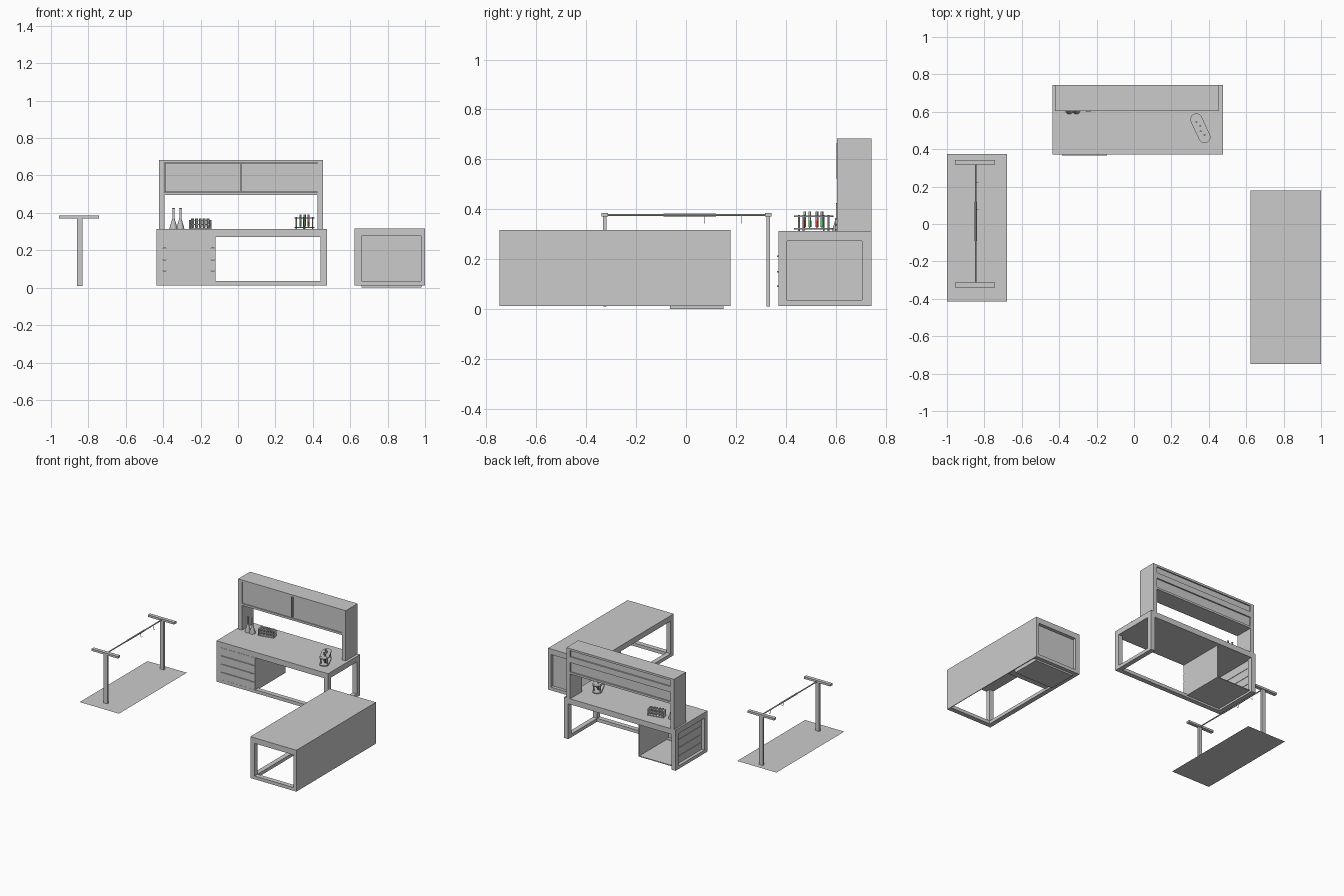
import bpy, bmesh, math
from mathutils import Matrix, Vector

if "Cube" in bpy.data.objects:
    bpy.data.objects.remove(bpy.data.objects["Cube"])

I = Matrix.Identity(4)


def finish(bm, name, mat=None, smooth=False):
    bmesh.ops.recalc_face_normals(bm, faces=bm.faces)
    me = bpy.data.meshes.new(name)
    bm.to_mesh(me)
    bm.free()
    ob = bpy.data.objects.new(name, me)
    bpy.context.collection.objects.link(ob)
    if mat:
        me.materials.append(mat)
    if smooth:
        bpy.context.view_layer.objects.active = ob
        bpy.ops.object.select_all(action='DESELECT')
        ob.select_set(True)
        bpy.ops.object.shade_smooth_by_angle()
    return ob


def box(name, x0, x1, y0, y1, z0, z1, M=I):
    bm = bmesh.new()
    bmesh.ops.create_cube(bm, size=1)
    S = Matrix.Diagonal((x1 - x0, y1 - y0, z1 - z0, 1))
    T = Matrix.Translation(((x0 + x1) / 2, (y0 + y1) / 2, (z0 + z1) / 2))
    bm.transform(M @ T @ S)
    return finish(bm, name)


def lathe(name, profile, M=I, mat=None, n=16):
    bm = bmesh.new()
    vs = [bm.verts.new((r, 0, z)) for r, z in profile]
    es = [bm.edges.new(p) for p in zip(vs, vs[1:])]
    bmesh.ops.spin(bm, geom=vs + es, axis=(0, 0, 1), cent=(0, 0, 0), angle=math.tau, steps=n)
    bmesh.ops.remove_doubles(bm, verts=bm.verts, dist=1e-5)
    bm.transform(M)
    return finish(bm, name, mat, True)


def stadium(name, half, r, z0, z1, M):
    bm = bmesh.new()
    pts = []
    for s in (1, -1):
        for i in range(11):
            a = -math.pi / 2 + math.pi * i / 10
            pts.append((s * (half + r * math.cos(a)), s * r * math.sin(a), z0))
    f = bm.faces.new([bm.verts.new(p) for p in pts])
    g = bmesh.ops.extrude_face_region(bm, geom=[f])
    bmesh.ops.translate(bm, vec=(0, 0, z1 - z0), verts=[v for v in g['geom'] if isinstance(v, bmesh.types.BMVert)])
    bm.transform(M)
    return finish(bm, name, None, True)


def colour(name, c):
    m = bpy.data.materials.new(name)
    m.diffuse_color = c
    m.use_nodes = True
    m.node_tree.nodes["Principled BSDF"].inputs["Base Color"].default_value = m.diffuse_color
    return m


red = colour('red_liquid', (0.8, 0.03, 0.03, 1))
green = colour('green_liquid', (0.05, 0.7, 0.1, 1))


# Desk with a tube frame and a pedestal at its left end
def desk(tag, M, L, D, top, drawers):
    h, d, p = L / 2, D / 2, 0.035
    z0, zr, zt = 0.012, 0.036, top - 0.041
    box(tag + '_top', -h, h, -d, d, zt, top, M)
    box(tag + '_front_rail', -h, h, -d, -d + p, z0, zr, M)
    for s, side in ((-1, 'left'), (1, 'right')):
        xa, xb = sorted((s * h, s * (h - p)))
        box(f'{tag}_{side}_rail', xa, xb, -d, d, z0, zr, M)
        box(f'{tag}_{side}_front_leg', xa, xb, -d, -d + p, z0, zt, M)
        b = 0.037 if drawers else 0.02
        box(f'{tag}_{side}_back_leg', xa, xb, d - b, d, z0, zt, M)
    # pedestal shell, open at the back
    xa, xb, ya, yb = -h + p - 0.012, -h + p + 0.28, -d + 0.004, d - 0.02
    box(tag + '_pedestal_side', xb - 0.006, xb, ya, yb, 0.03, zt, M)
    box(tag + '_pedestal_base', xa, xb, ya, yb, 0.026, 0.032, M)
    cuts = [0.033, 0.09, 0.15, 0.211, zt] if drawers else [0.033, zt]
    for i, (a, b) in enumerate(zip(cuts, cuts[1:])):
        g = 0.0015
        box(f'{tag}_drawer_front_{i}', xa, xb, ya - 0.003, ya + 0.006, a + g, b - g, M)
        box(f'{tag}_outer_side_{i}', xa, xa + 0.005, ya, yb, a + g, b - g, M)
        if drawers and i:
            box(f'{tag}_handle_{i}', xa + 0.027, xb - 0.025, -d - 0.006, -d + 0.003, a - 0.003, a + 0.003, M)


M1 = Matrix.Translation((0.02, 0.557, 0))
M2 = Matrix.Translation((0.811, -0.285, 0)) @ Matrix.Rotation(-math.pi / 2, 4, 'Z')
desk('back_desk', M1, 0.91, 0.372, 0.313, True)
desk('side_desk', M2, 0.926, 0.374, 0.317, False)
box('side_desk_modesty_panel', 0.995, 1.0, -0.748, 0.178, 0.012, 0.317)
box('side_desk_plinth', 0.66, 0.98, -0.065, 0.15, 0, 0.027)

# Hutch over the back desk
hx0, hx1, hy0, hy1 = -0.422, 0.455, 0.605, 0.743
box('hutch_left_side', hx0, hx0 + 0.03, hy0, hy1, 0.313, 0.683)
box('hutch_right_side', hx1 - 0.03, hx1, hy0, hy1, 0.313, 0.683)
box('hutch_roof', hx0 + 0.03, hx1 - 0.03, hy0, hy1, 0.668, 0.683)
box('hutch_floor', hx0 + 0.03, hx1 - 0.03, hy0, hy1, 0.495, 0.51)
box('hutch_back', hx0 + 0.03, hx1 - 0.03, hy1 - 0.016, hy1 - 0.01, 0.51, 0.668)
box('hutch_back_rail', hx0 + 0.03, hx1 - 0.03, hy1 - 0.01, hy1, 0.58, 0.622)
mid = (hx0 + hx1) / 2
for s, n in ((-1, 'left'), (1, 'right')):
    a, b = sorted((mid + s * 0.002, mid + s * 0.408))
    box(f'hutch_{n}_door', a, b, hy0 + 0.006, hy0 + 0.014, 0.511, 0.667)
    box(f'hutch_{n}_pull', mid + s * 0.005 - 0.002, mid + s * 0.005 + 0.002, hy0 - 0.002, hy0 + 0.008, 0.52, 0.665)

# Flasks
for i, (x, h) in enumerate(((-0.345, 0.112), (-0.308, 0.112))):
    lathe(f'flask_{i}', [(0, 0), (0.02, 0), (0.021, 0.006), (0.006, 0.056), (0.006, h), (0.008, h), (0.004, h - 0.004), (0, 0.05)],
          Matrix.Translation((x, 0.608, 0.313)))

# Straight tube rack
R = Matrix.Translation((-0.202, 0.628, 0.313)) @ Matrix.Rotation(math.radians(12), 4, 'Z')
for z, n in ((0, 'base'), (0.022, 'shelf'), (0.045, 'top')):
    box('small_rack_' + n, -0.058, 0.058, -0.019, 0.019, z, z + 0.005, R)
for s in (-1, 1):
    box('small_rack_end', s * 0.056 - 0.002, s * 0.056 + 0.002, -0.019, 0.019, 0, 0.05, R)
for i in range(5):
    for y in (-0.009, 0.009):
        lathe('small_rack_tube', [(0, 0.006), (0.006, 0.009), (0.006, 0.057), (0.004, 0.057), (0, 0.05)],
              R @ Matrix.Translation((-0.042 + i * 0.021, y, 0)), None, 10)

# Rounded tube rack with coloured tubes
Q = Matrix.Translation((0.355, 0.512, 0.313)) @ Matrix.Rotation(math.radians(-65), 4, 'Z')
stadium('round_rack_base', 0.052, 0.032, 0.006, 0.012, Q)
stadium('round_rack_top', 0.052, 0.032, 0.056, 0.062, Q)
for x in (-0.055, 0.055):
    for y in (-0.022, 0.022):
        lathe('round_rack_post', [(0, 0), (0.004, 0), (0.004, 0.064), (0, 0.064)], Q @ Matrix.Translation((x, y, 0)), None, 8)
for i, m in enumerate((red, green, red, green)):
    T = Q @ Matrix.Translation((0.042 - i * 0.027, 0.005 * (-1) ** i, 0))
    lathe(f'tube_liquid_{i}', [(0, 0.012), (0.006, 0.016), (0.006, 0.042), (0, 0.042)], T, m, 12)
    lathe(f'tube_glass_{i}', [(0, 0.042), (0.0055, 0.042), (0.0055, 0.078), (0, 0.078)], T, None, 12)

# Floor mat with the hanging frame
bm = bmesh.new()
bmesh.ops.create_grid(bm, x_segments=1, y_segments=1, size=0.5)
bm.transform(Matrix.Translation((-0.84, -0.02, 0.01)) @ Matrix.Diagonal((0.32, 0.79, 1, 1)))
finish(bm, 'floor_mat')
for y, n in ((-0.326, 'front'), (0.33, 'back')):
    box(f'stand_{n}_post', -0.862, -0.832, y - 0.007, y + 0.007, 0.01, 0.372)
    box(f'stand_{n}_bar', -0.957, -0.743, y - 0.013, y + 0.013, 0.37, 0.385)
X = Matrix.Translation((-0.846, 0, 0.376)) @ Matrix.Rotation(math.pi / 2, 4, 'X')
lathe('stand_rod', [(0, -0.325), (0.0045, -0.325), (0.0045, -0.12), (0.006, -0.12), (0.006, 0.09), (0.0045, 0.09), (0.0045, 0.322), (0, 0.322)], X, None, 10)

# Hooks on the rod
for y in (0.075, 0.222):
    cu = bpy.data.curves.new('hook', 'CURVE')
    cu.dimensions = '3D'
    cu.bevel_depth = 0.0015
    cu.bevel_resolution = 1
    pts = [(0, 0.376), (0, 0.352), (0.004, 0.345), (0.01, 0.344), (0.014, 0.35)]
    sp = cu.splines.new('POLY')
    sp.points.add(len(pts) - 1)
    for q, (x, z) in zip(sp.points, pts):
        q.co = (-0.846 + x, y, z, 1)
    bpy.context.collection.objects.link(bpy.data.objects.new('hook', cu))
